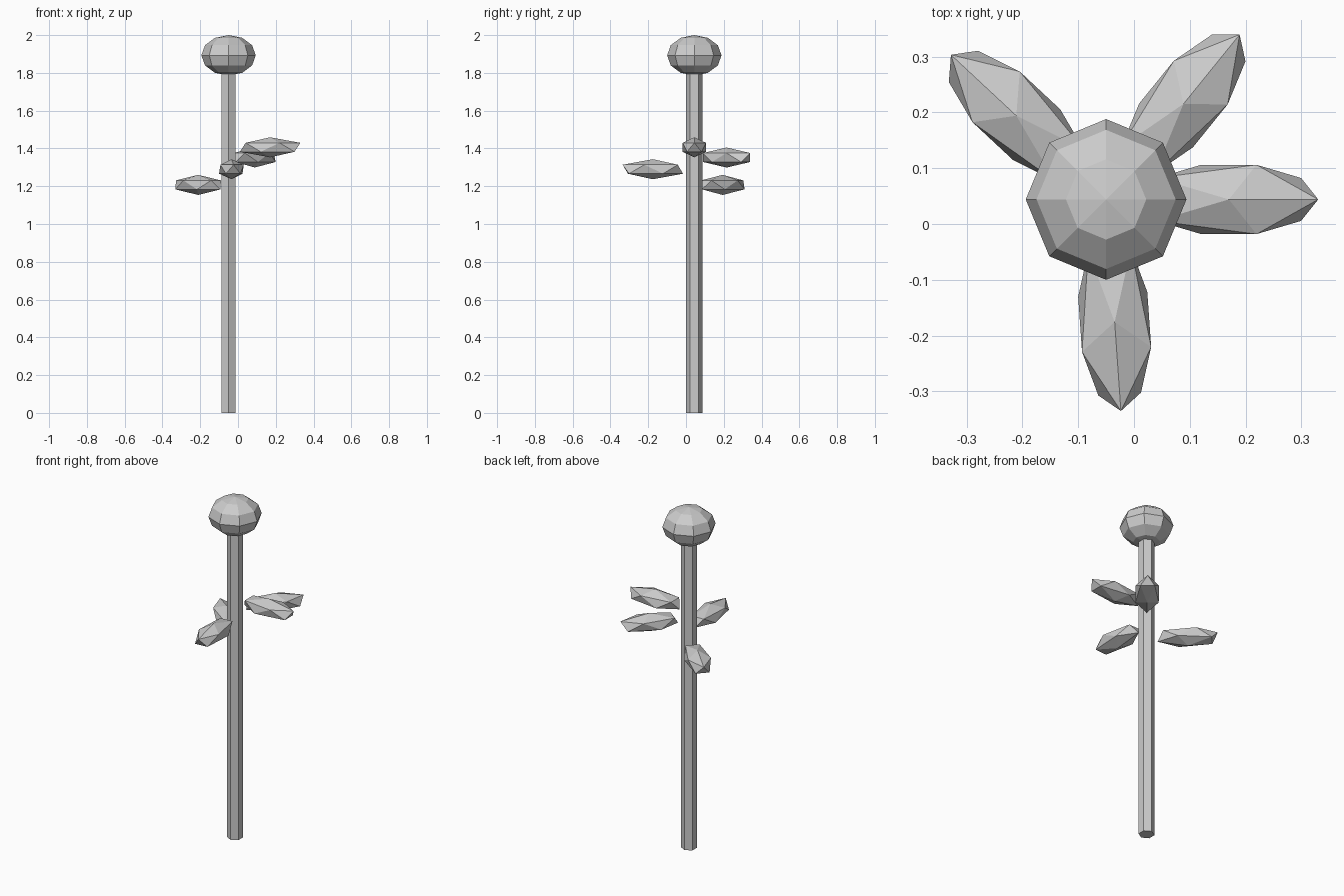
import bpy
from math import radians, cos, sin

if "Cube" in bpy.data.objects:
    bpy.data.objects.remove(bpy.data.objects["Cube"])

CX, CY = -0.05, 0.044   # stem axis
HEAD_Z = 1.893

# Hexagonal stem
bpy.ops.mesh.primitive_cylinder_add(vertices=6, radius=0.043, depth=HEAD_Z,
                                    location=(CX, CY, HEAD_Z / 2))
bpy.context.object.name = "stem"

# Flattened faceted flower head
bpy.ops.mesh.primitive_uv_sphere_add(segments=8, ring_count=6, radius=1,
                                     location=(CX, CY, HEAD_Z))
head = bpy.context.object
head.name = "flower_head"
head.scale = (0.144, 0.144, 0.107)

# Leaves spiralling up the stem: (angle in degrees, height)
for i, (deg, z) in enumerate([(137, 1.207), (274, 1.29), (51, 1.352), (0, 1.406)]):
    a = radians(deg)
    bpy.ops.mesh.primitive_ico_sphere_add(
        subdivisions=1, radius=1, rotation=(0, 0, a),
        location=(CX + 0.22 * cos(a), CY + 0.22 * sin(a), z))
    leaf = bpy.context.object
    leaf.name = f"leaf_{i + 1}"
    leaf.scale = (0.179, 0.073, 0.053)
